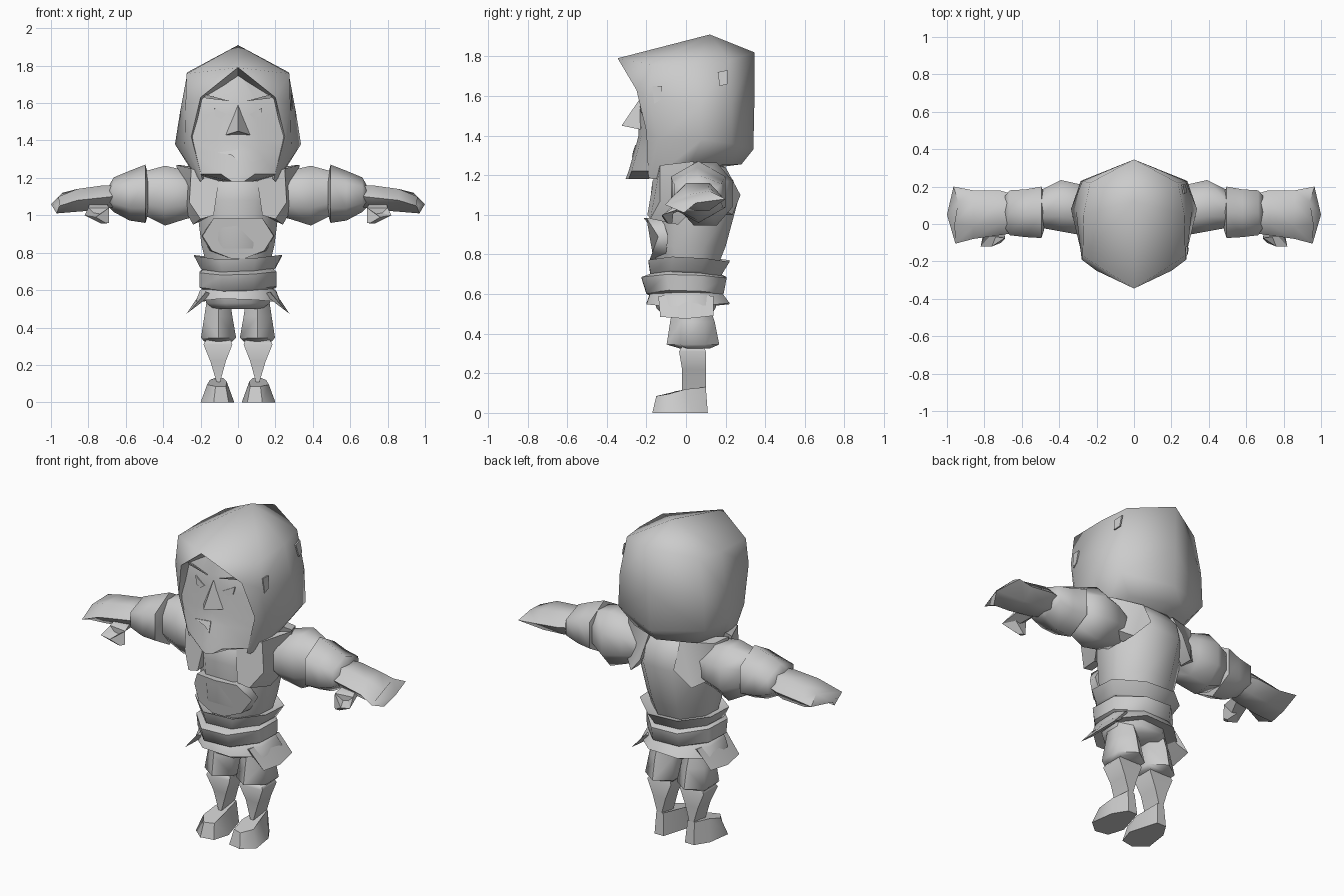
import bpy, bmesh, math

GREY = bpy.data.materials.new("plain grey")
GREY.diffuse_color = (0.6, 0.6, 0.6, 1)


def finish(name, bm, angle=65):
    bmesh.ops.recalc_face_normals(bm, faces=bm.faces)
    me = bpy.data.meshes.new(name)
    bm.to_mesh(me)
    bm.free()
    me.materials.append(GREY)
    ob = bpy.data.objects.new(name, me)
    bpy.context.collection.objects.link(ob)
    bpy.ops.object.select_all(action='DESELECT')
    ob.select_set(True)
    bpy.context.view_layer.objects.active = ob
    bpy.ops.object.shade_smooth_by_angle(angle=math.radians(angle))
    return ob


def loft(name, rings, angle=65):
    """Skin a list of equal-sized point rings and cap both ends."""
    bm = bmesh.new()
    vs = [[bm.verts.new(p) for p in r] for r in rings]
    n = len(rings[0])
    for a, b in zip(vs, vs[1:]):
        for i in range(n):
            j = (i + 1) % n
            bm.faces.new((a[i], a[j], b[j], b[i]))
    bm.faces.new(vs[0][::-1])
    bm.faces.new(vs[-1])
    return finish(name, bm, angle)


def ring(axis, t, u0, u1, v0, v1, n=8, turn=0.5):
    """Polygon ring filling a box, across the x or z axis."""
    pts = []
    k = 1 / math.cos(math.pi / n) if turn else 1
    for i in range(n):
        a = 2 * math.pi * (i + turn) / n
        u = (u0 + u1) / 2 + (u1 - u0) / 2 * k * math.cos(a)
        v = (v0 + v1) / 2 + (v1 - v0) / 2 * k * math.sin(a)
        pts.append((t, u, v) if axis == 'x' else (u, v, t))
    return pts


def mirrored(s, rings):
    return [[(s * x, y, z) for x, y, z in r] for r in rings]


def sym(half):
    """Close a right-hand half outline (top to bottom) by mirroring."""
    return half + [(-x, y, z) for x, y, z in half[-2:0:-1]]


def plate(name, pts, depth=(0, 0.008, 0)):
    loft(name, [pts, [tuple(a + d for a, d in zip(p, depth)) for p in pts]], 20)


# Hood: columns from the back ridge round to the face opening and folded lip
cols = [
    [(0, .345, 1.82), (0, .345, 1.56), (0, .34, 1.33), (0, .28, 1.255)],
    [(.235, .22, 1.78), (.275, .23, 1.56), (.285, .23, 1.36), (.20, .20, 1.255)],
    [(.27, .05, 1.765), (.31, .07, 1.55), (.337, .08, 1.38), (.23, .0, 1.21)],
    [(.275, -.17, 1.757), (.28, -.19, 1.6), (.285, -.14, 1.38), (.20, -.17, 1.18)],
    [(0, -.345, 1.79), (.20, -.25, 1.63), (.25, -.20, 1.42), (.19, -.19, 1.19)],
    [(0, -.18, 1.74), (.19, -.16, 1.62), (.23, -.13, 1.42), (.18, -.13, 1.20)],
]
bm = bmesh.new()
apex = bm.verts.new((0, .12, 1.91))
for s in (1, -1):
    vs = [[bm.verts.new((s * x, y, z)) for x, y, z in c] for c in cols]
    for k, (a, b) in enumerate(zip(vs, vs[1:])):
        if k < 4:
            bm.faces.new((apex, a[0], b[0]))
        for i in range(3):
            bm.faces.new((a[i], a[i + 1], b[i + 1], b[i]))
    mid = bm.verts.new((0, -.13, 1.20))
    bm.faces.new([c[3] for c in vs] + [mid])
bmesh.ops.remove_doubles(bm, verts=bm.verts, dist=1e-4)
finish("hood", bm, 60)

# Face: stepped front profile
bm = bmesh.new()
rows = [(1.76, .05, -.20, -.16), (1.62, .20, -.225, -.18), (1.54, .22, -.235, -.18),
        (1.40, .25, -.24, -.18), (1.34, .24, -.255, -.18), (1.22, .20, -.29, -.19), (1.18, .07, -.305, -.20)]
grid = [[bm.verts.new(p) for p in
         [(-w, yb, z), (-w * .45, yf + .015, z), (0, yf, z), (w * .45, yf + .015, z), (w, yb, z)]]
        for z, w, yf, yb in rows]
for a, b in zip(grid, grid[1:]):
    for i in range(4):
        bm.faces.new((a[i], b[i], b[i + 1], a[i + 1]))
bm.faces.new(grid[-1])
neck = [bm.verts.new((x, -.05, 1.2)) for x in (-.2, .2)]
bm.faces.new((grid[-1][0], grid[-2][0], neck[0]))
bm.faces.new((grid[-1][4], neck[1], grid[-2][4]))
bm.faces.new((grid[-1][0], neck[0], neck[1], grid[-1][4]))
finish("face", bm, 50)
# Nose
bm = bmesh.new()
t, l, r, f = [bm.verts.new(p) for p in
              ((0, -.23, 1.59), (-.065, -.23, 1.43), (.065, -.23, 1.43), (0, -.325, 1.45))]
for tri in ((t, l, f), (t, f, r), (l, r, f)):
    bm.faces.new(tri)
finish("nose", bm, 20)
# Mouth, brows and eyes
plate("mouth", [(-.11, -.245, 1.335), (0, -.256, 1.352), (0, -.273, 1.29), (-.03, -.267, 1.32)])
for s, side in ((1, "right"), (-1, "left")):
    plate(side + "_brow", [(s * x, y, z) for x, y, z in
                           ((.04, -.235, 1.61), (.19, -.215, 1.65), (.17, -.21, 1.625))])
    plate(side + "_eye", [(s * x, y, z) for x, y, z in
                          ((.06, -.232, 1.54), (.13, -.215, 1.575), (.12, -.22, 1.53), (.09, -.228, 1.515))])
# Small patches on the hood side
plate("temple_patch", [(.283, -.17, 1.65), (.287, -.12, 1.65), (.293, -.13, 1.58), (.288, -.16, 1.56)], (-.008, 0, 0))
plate("rear_patch", [(.270, .16, 1.72), (.262, .21, 1.73), (.276, .21, 1.66), (.284, .17, 1.65)], (-.008, 0, 0))

# Torso
loft("torso", [ring('z', z, -w, w, y0, y1) for z, w, y0, y1 in
               ((.74, .17, -.14, .16), (.84, .195, -.17, .20), (1.08, .225, -.18, .265), (1.17, .23, -.17, .24),
                (1.26, .16, -.10, .18))])
# Belly plate
loft("belly_plate", [
    sym([(0, -.215, .985), (.13, -.20, .985), (.19, -.14, .89), (.14, -.17, .81), (.04, -.185, .77), (0, -.185, .77)]),
    sym([(0, -.13, .985), (.13, -.12, .985), (.195, -.09, .89), (.15, -.1, .81), (.04, -.12, .77), (0, -.12, .77)]),
])
# Collar straps, front and back
for s, side in ((1, "right"), (-1, "left")):
    front = [(.10, -.16, 1.20), (.25, -.13, 1.25), (.26, -.13, 1.07), (.20, -.18, .98), (.13, -.195, 1.0)]
    back = [(.10, -.08, 1.24), (.33, .04, 1.27), (.29, .05, 1.04), (.24, -.04, .95), (.14, -.1, 1.0)]
    loft(side + "_strap", mirrored(s, [front, back]), 55)
    front = [(.10, .20, 1.24), (.28, .14, 1.25), (.27, .17, 1.04), (.2, .235, 1.0), (.11, .275, 1.1)]
    back = [(.10, .12, 1.24), (.32, .05, 1.27), (.28, .08, 1.04), (.2, .15, 1.0), (.11, .2, 1.1)]
    loft(side + "_back_strap", mirrored(s, [front, back]), 55)


# Waist bands, flared and wavy
def band(name, levels, wave):
    rings = []
    for z, w, y0, y1 in levels:
        pts = ring('z', z, -w, w, y0, y1, 8, .5)
        rings.append([(x, y, z + wave * math.cos(2 * math.atan2(y, x) + .4)) for x, y, z in pts])
    loft(name, rings, 50)


band("upper_sash", [(.69, .18, -.16, .16), (.71, .20, -.18, .18), (.775, .235, -.19, .22), (.75, .17, -.13, .14)], .014)
band("middle_sash", [(.59, .17, -.16, .16), (.61, .205, -.20, .19), (.69, .205, -.225, .205), (.71, .18, -.17, .16)], .01)
band("lower_sash", [(.56, .16, -.14, .14), (.545, .225, -.20, .22), (.60, .205, -.18, .18), (.62, .18, -.16, .16)], -.01)
# Hips
loft("hips", [ring('z', z, -w, w, y0, y1) for z, w, y0, y1 in
              ((.50, .13, -.12, .13), (.53, .17, -.15, .15), (.60, .18, -.16, .16))])

for s, side in ((1, "right"), (-1, "left")):
    # Hip flap
    loft(side + "_hip_flap", mirrored(s, [
        [(.17, -.14, .59), (.19, .0, .60), (.17, .14, .59), (.14, .12, .58), (.14, -.12, .58)],
        [(.26, -.13, .485), (.275, .0, .475), (.26, .14, .49), (.20, .12, .53), (.20, -.12, .53)]]), 40)
    # Leg: thigh, shin, foot
    loft(side + "_thigh", mirrored(s, [ring('z', z, x0, x1, y0, y1, 6) for z, x0, x1, y0, y1 in
         ((.325, .03, .18, -.02, .11), (.345, .01, .198, -.08, .15),
          (.46, .03, .18, -.065, .13), (.56, .045, .165, -.05, .10))]))
    loft(side + "_shin", mirrored(s, [ring('z', z, x0, x1, y0, y1, 4) for z, x0, x1, y0, y1 in
         ((.11, .095, .115, -.02, .10), (.22, .065, .148, -.02, .10), (.31, .03, .185, -.035, .10),
          (.335, .04, .17, -.02, .09))]))
    sole = [(.02, -.06), (.05, -.155), (.13, -.17), (.20, -.11), (.18, .03), (.13, .11), (.07, .11)]
    top = [(.06, -.05, .11), (.065, -.13, .085), (.12, -.15, .085), (.165, -.09, .095),
           (.15, .0, .12), (.125, .10, .13), (.08, .10, .13)]
    loft(side + "_foot", mirrored(s, [[(x, y, 0) for x, y in sole], top]), 55)
    # Arm: shoulder, forearm cuff, hand
    loft(side + "_shoulder", mirrored(s, [ring('x', *v) for v in
         ((.20, .0, .18, 1.0, 1.20), (.28, -.06, .21, .98, 1.24), (.39, -.04, .235, .945, 1.265),
          (.50, -.02, .18, 1.0, 1.235))]))
    loft(side + "_cuff", mirrored(s, [ring('x', *v, 6) for v in
         ((.48, -.03, .16, 1.02, 1.2), (.495, -.075, .20, .98, 1.25), (.58, -.07, .185, .99, 1.22),
          (.665, -.06, .18, 1.03, 1.19), (.69, -.02, .15, 1.05, 1.15))]))
    loft(side + "_hand", mirrored(s, [
        ring('x', .65, -.05, .16, 1.04, 1.165, 6, 0), ring('x', .72, -.06, .18, 1.02, 1.17, 6, 0),
        ring('x', .86, -.08, .18, 1.01, 1.15, 6, 0),
        [(.965, .20, 1.08), (.94, .12, 1.12), (.96, .0, 1.10), (.955, -.105, 1.05), (.97, -.01, 1.01), (1, .05, 1.06)]]))
    # Thumb
    loft(side + "_thumb", mirrored(s, [
        [(.70, -.02, 1.06), (.79, -.02, 1.07), (.79, .03, 1.05), (.70, .03, 1.04)],
        [(.69, -.075, 1.04), (.80, -.06, 1.04), (.82, -.12, 1.0), (.76, -.12, .99)],
        [(.69, -.08, .96), (.71, -.07, .955), (.73, -.09, .955), (.71, -.10, .96)]]), 50)
